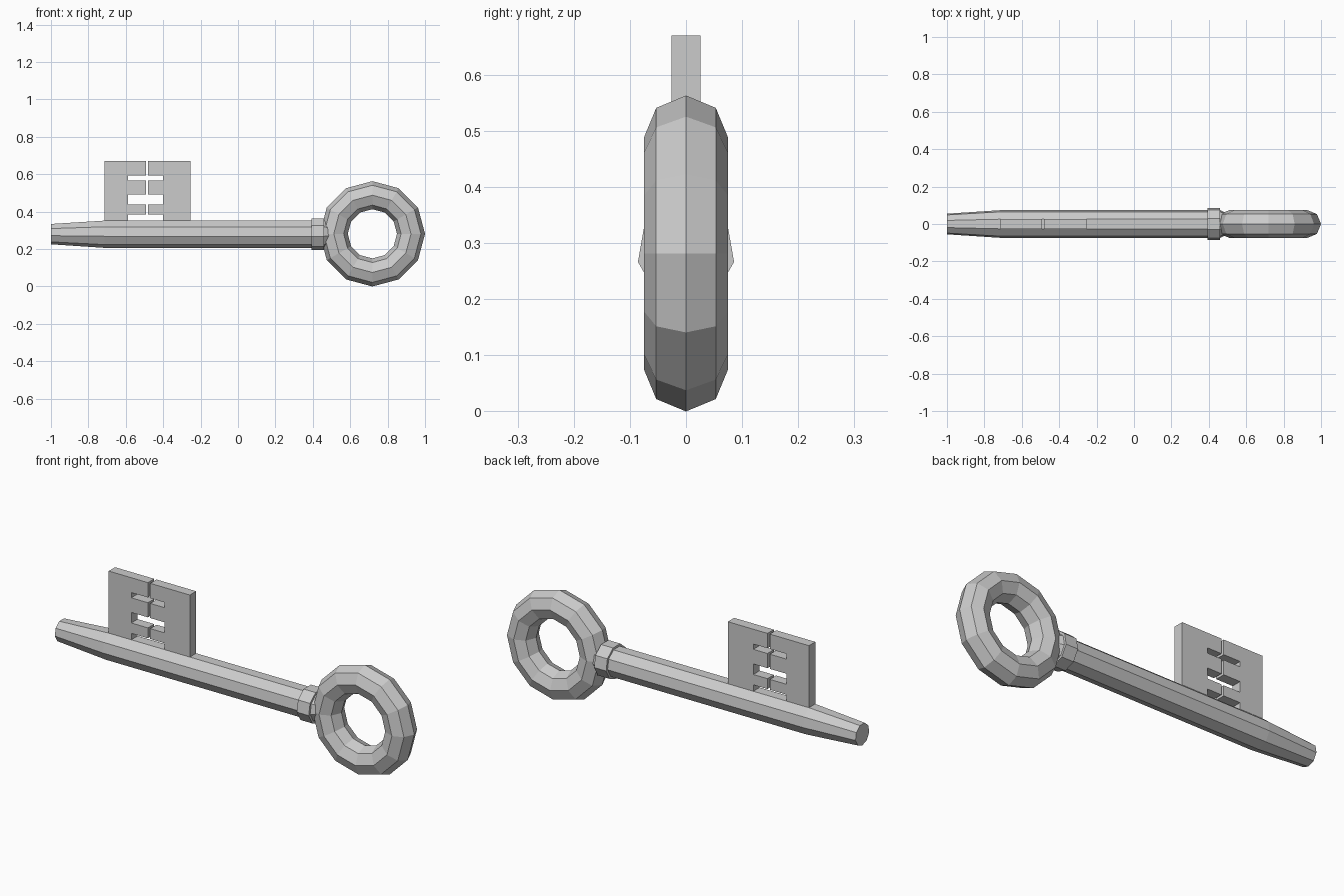
import bpy, bmesh, math

if "Cube" in bpy.data.objects:
    bpy.data.objects.remove(bpy.data.objects["Cube"])

AXIS_Z = 0.2815      # height of the key's long axis
SIDES = 9


def make_object(name, bm):
    bmesh.ops.recalc_face_normals(bm, faces=bm.faces)
    mesh = bpy.data.meshes.new(name)
    bm.to_mesh(mesh)
    bm.free()
    ob = bpy.data.objects.new(name, mesh)
    bpy.context.collection.objects.link(ob)
    return ob


def lathe_x(name, profile):
    """Nine-sided turned solid along x, with a flat on top; profile is (x, radius)."""
    bm = bmesh.new()
    rings = []
    for x, r in profile:
        angles = [math.radians(-90 + 360 * i / SIDES) for i in range(SIDES)]
        rings.append([bm.verts.new((x, r * math.cos(a), AXIS_Z + r * math.sin(a))) for a in angles])
    for a, b in zip(rings, rings[1:]):
        for i in range(SIDES):
            j = (i + 1) % SIDES
            bm.faces.new((a[i], a[j], b[j], b[i]))
    bm.faces.new(rings[0])
    bm.faces.new(rings[-1])
    return make_object(name, bm)


def bit_plate(name, outer, notch, slit, half_thick=0.0257):
    """Half of the key bit: a plate with teeth reaching towards the central slit."""
    outline = [(outer, 0.345), (outer, 0.67), (slit, 0.67), (slit, 0.594), (notch, 0.594)]
    for top, bottom in ((0.567, 0.492), (0.438, 0.385)):
        outline += [(notch, top), (slit, top), (slit, bottom), (notch, bottom)]
    outline.append((notch, 0.345))
    bm = bmesh.new()
    face = bm.faces.new([bm.verts.new((x, -half_thick, z)) for x, z in outline])
    ext = bmesh.ops.extrude_face_region(bm, geom=[face], use_keep_orig=True)
    moved = [g for g in ext["geom"] if isinstance(g, bmesh.types.BMVert)]
    bmesh.ops.translate(bm, verts=moved, vec=(0, 2 * half_thick, 0))
    return make_object(name, bm)


# Shaft with tapered tip, raised collar and neck running into the bow
lathe_x("shaft", [(-1.0, 0.056), (-0.715, 0.075), (0.393, 0.075), (0.393, 0.087),
                  (0.461, 0.087), (0.461, 0.075), (0.505, 0.055)])

# Two halves of the bit either side of the slit
bit_plate("bit_outer_half", -0.715, -0.587, -0.493)
bit_plate("bit_inner_half", -0.255, -0.400, -0.480)

# Ring-shaped bow
bpy.ops.mesh.primitive_torus_add(major_segments=12, minor_segments=8,
                                 major_radius=0.2065, minor_radius=0.075,
                                 location=(0.7185, 0, AXIS_Z),
                                 rotation=(math.pi / 2, 0, 0))
bpy.context.object.name = "bow_ring"
